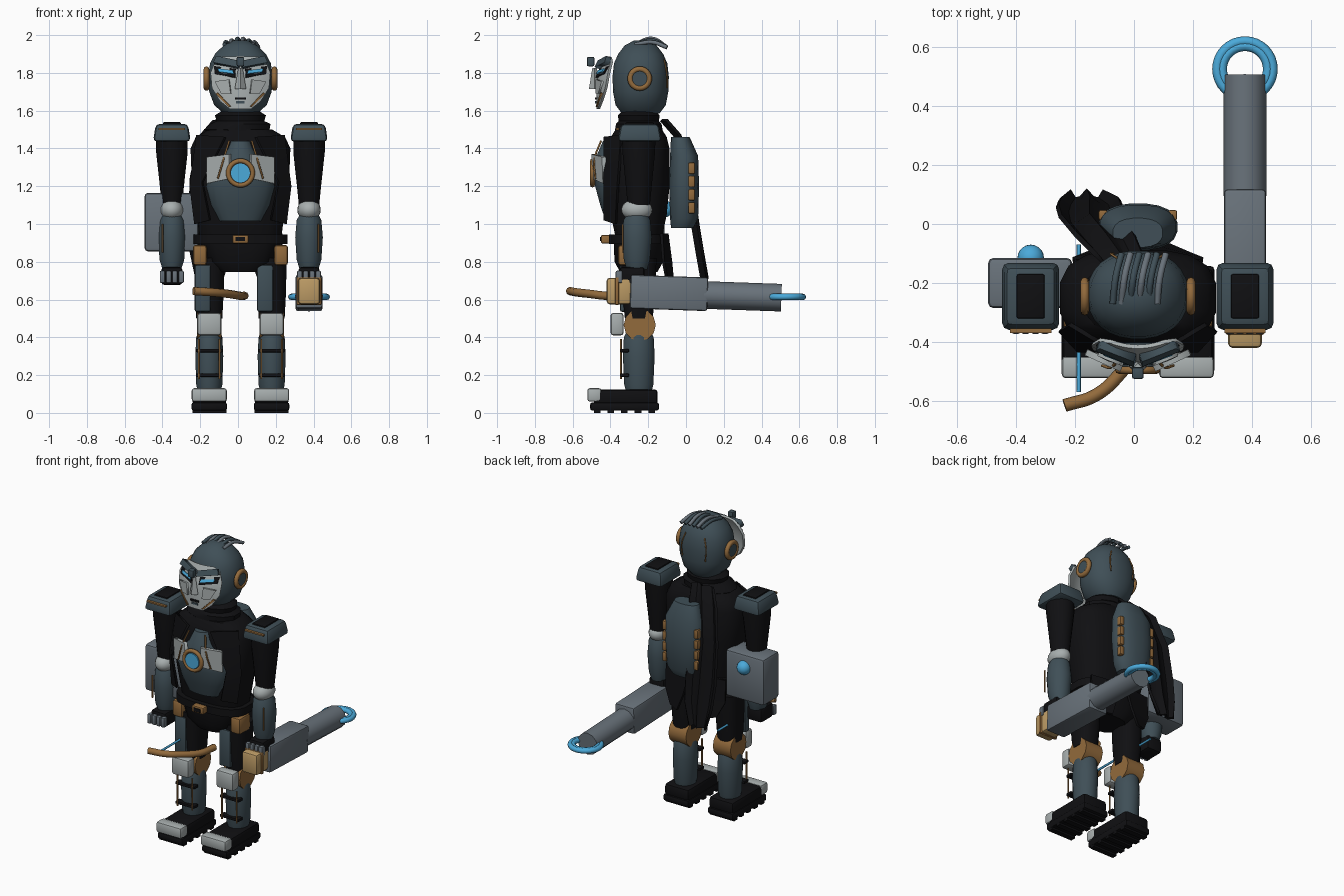
import bpy, bmesh, math
from mathutils import Matrix, Vector, Euler

if "Cube" in bpy.data.objects:
    bpy.data.objects.remove(bpy.data.objects["Cube"], do_unlink=True)

C = 0.013            # body centre line
SIDES = (("right", -1), ("left", 1))


def material(name, rgb):
    m = bpy.data.materials.new(name)
    m.use_nodes = True
    m.diffuse_color = (*rgb, 1)
    m.node_tree.nodes["Principled BSDF"].inputs["Base Color"].default_value = (*rgb, 1)
    return m


SLATE = material("slate armour", (0.05, 0.078, 0.095))
BLACK = material("black cloth", (0.005, 0.005, 0.006))
GUN = material("gunmetal grey", (0.14, 0.168, 0.195))
LIGHT = material("light grey plate", (0.39, 0.425, 0.425))
TAN = material("bronze leather", (0.29, 0.145, 0.045))
SAND = material("sand grip", (0.5, 0.325, 0.13))
BLUE = material("energy blue", (0.07, 0.4, 0.7))


def finish(name, bm, mat):
    bmesh.ops.recalc_face_normals(bm, faces=bm.faces[:])
    for f in bm.faces:
        f.smooth = True
    for e in bm.edges:
        e.smooth = len(e.link_faces) == 2 and e.calc_face_angle(0) < 0.6
    me = bpy.data.meshes.new(name)
    bm.to_mesh(me)
    bm.free()
    me.materials.append(mat)
    ob = bpy.data.objects.new(name, me)
    bpy.context.collection.objects.link(ob)
    return ob


def box(name, c, size, mat, bev=0.01, taper=1, rot=(0, 0, 0)):
    bm = bmesh.new()
    bmesh.ops.create_cube(bm, size=1)
    for v in bm.verts:
        k = taper if v.co.z > 0 else 1
        v.co = Vector((v.co.x * size[0] * k, v.co.y * size[1] * k, v.co.z * size[2]))
    if bev:
        bmesh.ops.bevel(bm, geom=bm.edges[:], offset=bev, segments=2, profile=0.5, affect='EDGES')
    bm.transform(Matrix.Translation(c) @ Euler(rot).to_matrix().to_4x4())
    return finish(name, bm, mat)


def loft(name, sections, mat, n=20, p=2.0):
    """Stack of rounded rings given as (z, cx, cy, rx, ry)."""
    bm = bmesh.new()
    rings = []
    for z, cx, cy, rx, ry in sections:
        ring = []
        for i in range(n):
            a = 2 * math.pi * (i + 0.5) / n
            ca, sa = math.cos(a), math.sin(a)
            ring.append(bm.verts.new((cx + rx * math.copysign(abs(ca) ** (2 / p), ca),
                                      cy + ry * math.copysign(abs(sa) ** (2 / p), sa), z)))
        rings.append(ring)
    for a, b in zip(rings, rings[1:]):
        for i in range(n):
            bm.faces.new((a[i], a[(i + 1) % n], b[(i + 1) % n], b[i]))
    bm.faces.new(rings[0])
    bm.faces.new(rings[-1])
    return finish(name, bm, mat)


def cyl(name, c, r, depth, axis, mat, n=24, r2=None):
    bm = bmesh.new()
    bmesh.ops.create_cone(bm, cap_ends=True, segments=n, radius1=r, radius2=r if r2 is None else r2, depth=depth)
    bm.transform(Matrix.Translation(c) @ Vector(axis).to_track_quat('Z', 'Y').to_matrix().to_4x4())
    return finish(name, bm, mat)


def ball(name, c, r, mat):
    bm = bmesh.new()
    bmesh.ops.create_uvsphere(bm, u_segments=20, v_segments=12, radius=1)
    bm.transform(Matrix.Translation(c) @ Matrix.Diagonal((*r, 1)))
    return finish(name, bm, mat)


def tube(name, pts, r, mat, closed=False):
    cu = bpy.data.curves.new(name, 'CURVE')
    cu.dimensions = '3D'
    cu.bevel_depth, cu.bevel_resolution, cu.use_fill_caps = r, 2, True
    sp = cu.splines.new('POLY' if closed else 'BEZIER')
    store = sp.points if closed else sp.bezier_points
    store.add(len(pts) - 1)
    for q, co in zip(store, pts):
        if closed:
            q.co = (*co, 1)
        else:
            q.co, q.handle_left_type, q.handle_right_type = co, 'AUTO', 'AUTO'
    sp.use_cyclic_u = closed
    cu.materials.append(mat)
    ob = bpy.data.objects.new(name, cu)
    bpy.context.collection.objects.link(ob)


def ring(name, c, axis, R, r, mat):
    q = Vector(axis).to_track_quat('Z', 'Y')
    tube(name, [Vector(c) + q @ Vector((R * math.cos(t * math.pi / 16), R * math.sin(t * math.pi / 16), 0))
                for t in range(32)], r, mat, True)


def sheet(name, rows, thick, mat):
    """Thin shell through rows of 3D points."""
    bm = bmesh.new()
    grid = [[bm.verts.new(p) for p in row] for row in rows]
    for a, b in zip(grid, grid[1:]):
        for i in range(len(a) - 1):
            bm.faces.new((a[i], a[i + 1], b[i + 1], b[i]))
    ob = finish(name, bm, mat)
    m = ob.modifiers.new("thickness", 'SOLIDIFY')
    m.thickness, m.offset = thick, 0
    return ob


# Head, ears and crest
loft("head", [(z, C, -0.24, rx, ry) for z, rx, ry in (
    (1.585, .09, .1), (1.63, .14, .134), (1.7, .166, .147), (1.78, .172, .15), (1.85, .162, .142),
    (1.9, .136, .12), (1.945, .09, .085), (1.972, .035, .035))], SLATE, 28, 2.2)
for side, s in SIDES:
    x = C + s * 0.18
    cyl(side + "_ear_pad", (x - s * .01, -.245, 1.77), .05, .04, (s, 0, 0), SLATE)
    ring(side + "_ear_ring", (x, -.245, 1.77), (1, 0, 0), .05, .015, TAN)
    tube(side + "_head_seam", [(C + s * .07, -.115, 1.87), (C + s * .09, -.102, 1.8), (C + s * .085, -.1, 1.72)], .004, TAN)
for i in range(6):
    x = C - 0.075 + i * 0.03
    tube("crest_strand", [(x - .01, -.27, 1.95), (x, -.18, 1.985 - .3 * abs(x - C)), (x + .02, -.1, 1.935)],
         .011, GUN if i % 2 else SLATE)


# Face mask and its raised features
def face_y(dx, z):
    return -0.468 + 2.1 * dx * dx + 0.5 * max(0, z - 1.78)


def mask_sheet(name, quad, lift, thick, mat):
    q = [(C + dx, face_y(dx, z) - lift, z) for dx, z in quad]
    sheet(name, [q[:2], [q[3], q[2]]], thick, mat)


sheet("face_mask", [[(C + w * t / 5, face_y(w * t / 5, z), z) for t in range(-5, 6)] for z, w in (
    (1.61, .055), (1.65, .105), (1.72, .148), (1.8, .155), (1.86, .13), (1.885, .09))], .014, LIGHT)
for side, s in SIDES:
    for part, quad, lift, th, mat in (
            ("brow", ((.01, 1.825), (.14, 1.85), (.125, 1.885), (.01, 1.86)), .026, .03, SLATE),
            ("eye_socket", ((.028, 1.775), (.135, 1.795), (.14, 1.835), (.025, 1.82)), .009, .008, BLACK),
            ("eye", ((.035, 1.795), (.115, 1.805), (.12, 1.822), (.04, 1.812)), .015, .008, BLUE),
            ("cheek_plate", ((.05, 1.69), (.1, 1.69), (.135, 1.755), (.06, 1.765)), .012, .012, LIGHT),
            ("jaw_stripe", ((.05, 1.622), (.06, 1.62), (.13, 1.69), (.12, 1.695)), .012, .009, TAN)):
        mask_sheet(side + "_" + part, [(s * a, z) for a, z in quad], lift, th, mat)
cyl("nose", (C, -.484, 1.77), .03, .11, (0, 0, 1), LIGHT, 4, .012)
box("brow_crest", (C, -.505, 1.86), (.04, .04, .05), SLATE, .008)
box("mouth", (C, -.476, 1.665), (.06, .012, .012), BLACK, 0)
box("lower_lip", (C, -.474, 1.645), (.045, .014, .012), SLATE, 0)

# Neck, torso and chest armour
loft("neck_collar", [(1.47, C, -.25, .15, .13), (1.5, C - .02, -.25, .18, .13), (1.53, C, -.25, .165, .125),
                     (1.545, C, -.25, .13, .11), (1.575, C, -.25, .14, .115), (1.6, C, -.25, .1, .09)], BLACK, 12)
loft("torso", [(z, C, -.25, rx, ry) for z, rx, ry in (
    (.93, .22, .125), (1.05, .235, .15), (1.2, .26, .165), (1.4, .268, .165), (1.46, .24, .15), (1.5, .17, .125))],
    BLACK, 16, 2.8)
loft("chest_plate", [(1.015, C, -.36, .115, .065), (1.1, C, -.36, .16, .095), (1.2, C, -.36, .185, .122),
                     (1.27, C, -.36, .165, .128), (1.36, C, -.36, .09, .115), (1.44, C, -.36, .055, .08)], SLATE, 20, 2.3)
for side, s in SIDES:
    a, b = C + s * .055, C + s * .175
    sheet(side + "_pectoral_plate", [[(a, -.485, 1.24), (b, -.43, 1.215)],
                                     [(a, -.49, 1.37), (b, -.435, 1.355)]], .022, LIGHT)
    tube(side + "_chest_strap", [(C + s * .06, -.45, 1.44), (C + s * .09, -.485, 1.34), (C + s * .12, -.48, 1.24)], .005, TAN)
    sheet(side + "_coat_lapel", [[(C + s * .16, -.43, 1.02), (C + s * .24, -.37, 1.0)],
                                 [(C + s * .2, -.43, 1.22), (C + s * .265, -.36, 1.2)],
                                 [(C + s * .08, -.43, 1.46), (C + s * .23, -.34, 1.47)]], .015, BLACK)
    sheet(side + "_coat_tail", [[(C + s * .03, -.1, .95), (C + s * .22, -.13, .95)],
                                [(C + s * .06, -.08, .8), (C + s * .22, -.12, .8)],
                                [(C + s * .1, -.07, .69), (C + s * .17, -.1, .7)]], .015, BLACK)
cyl("core_housing", (C, -.475, 1.27), .06, .05, (0, -1, 0), SLATE)
ring("core_ring", (C, -.495, 1.27), (0, 1, 0), .064, .013, TAN)
cyl("core_light", (C, -.495, 1.27), .05, .025, (0, -1, 0), BLUE)

# Belt and hips
loft("belt", [(z, C, -.255, .25, .155) for z in (.895, .945)], BLACK, 20, 2.8)
loft("pelvis", [(.745, C, -.25, .11, .1), (.8, C, -.25, .18, .13), (.91, C, -.25, .215, .135)], BLACK, 16, 2.8)
box("buckle", (C, -.425, .92), (.085, .05, .045), TAN, .008)
box("buckle_inset", (C, -.452, .92), (.05, .008, .022), BLACK, 0)
for side, s in SIDES:
    box(side + "_pouch", (C + s * .215, -.3, .835), (.075, .12, .11), TAN, .018)

# Legs and boots
for side, s in SIDES:
    x = C + s * .165
    loft(side + "_thigh", [(.5, x, -.25, .07, .075), (.65, x, -.25, .078, .09), (.82, x, -.25, .08, .095)], BLACK, 16, 2.5)
    box(side + "_thigh_plate", (x - .035, -.325, .66), (.085, .05, .25), SLATE, .012)
    box(side + "_knee_pad", (x, -.365, .47), (.128, .07, .12), LIGHT, .016)
    cyl(side + "_knee_joint", (x, -.245, .465), .085, .13, (1, 0, 0), TAN, 12)
    loft(side + "_shin", [(.1, x, -.25, .058, .065), (.15, x, -.25, .07, .078), (.3, x, -.25, .075, .085),
                          (.4, x, -.25, .07, .08), (.44, x, -.25, .055, .06)], SLATE)
    for z in (.2, .33):
        box(side + "_shin_band", (x, -.325, z), (.14, .045, .018), BLACK, .004)
    for t in (-1, 1):
        tube(side + "_shin_rod", [(x + t * .055, -.345, .18), (x + t * .055, -.345, .39)], .005, TAN)
    box(side + "_boot", (x, -.32, .085), (.18, .34, .08), BLACK, .018)
    box(side + "_sole", (x, -.325, .034), (.188, .365, .044), BLACK, .012)
    box(side + "_toe_cap", (x, -.485, .095), (.186, .075, .072), LIGHT, .014)
    for i in range(5):
        box(side + "_tread", (x, -.47 + i * .072, .012), (.18, .035, .024), BLACK, 0)

# Arms and hands
for side, s in SIDES:
    x = C + s * .363
    box(side + "_shoulder_pad", (x, -.245, 1.483), (.2, .235, .095), SLATE, .022, .85)
    box(side + "_shoulder_cap", (x, -.245, 1.53), (.095, .15, .018), BLACK, .006)
    box(side + "_shoulder_stripe", (x, -.362, 1.503), (.14, .016, .01), TAN, 0)
    loft(side + "_upper_arm", [(1.1, x, -.25, .055, .06), (1.2, x, -.25, .065, .07), (1.38, x, -.25, .085, .088),
                               (1.46, x, -.25, .085, .09)], BLACK, 16)
    ball(side + "_elbow", (x, -.26, 1.075), (.062, .082, .058), LIGHT)
    loft(side + "_forearm", [(.76, x, -.26, .05, .055), (.81, x, -.26, .066, .07), (.93, x, -.26, .074, .08),
                             (1.02, x, -.26, .066, .072), (1.06, x, -.26, .045, .05)], SLATE)
    tube(side + "_forearm_rod", [(x + s * .05, -.335, .85), (x + s * .05, -.335, 1.0)], .005, TAN)
    box(side + "_hand", (x, -.285, .725), (.11, .13, .095), BLACK, .015)
    for i in range(4):
        box(side + "_finger", (x - .05 + i * .033, -.355, .72), (.028, .035, .065), GUN, .007)

# Shoulder-to-shoulder back gear and scarf
loft("backpack", [(.98, C, -.02, .09, .06), (1.03, C, -.01, .12, .075), (1.2, C, -.01, .135, .08),
                  (1.36, C, -.01, .13, .075), (1.46, C, -.03, .085, .05)], SLATE, 20, 2.4)
for side, s in SIDES:
    for i in range(4):
        box(side + "_pack_clip", (C + s * .118, .03, 1.085 + i * .07), (.03, .035, .06), TAN, .007)
sheet("scarf", [[(x + w * t / 3, y + .018 * math.cos(t * 2), z) for t in range(-3, 4)] for x, y, z, w in (
    (-.05, -.12, 1.55, .08), (-.1, -.05, 1.47, .1), (-.15, .01, 1.25, .1), (-.15, .045, 1.0, .11),
    (-.15, .07, .85, .1), (-.16, .095, .71, .06))], .016, BLACK)

# Box shield on the right arm
box("arm_shield", (-.352, -.2, 1.01), (.285, .17, .31), GUN, .018)
ball("shield_light", (-.35, -.115, 1.08), (.045, .045, .045), BLUE)

# Heavy tool held in the left hand
tilt = (-.035, 0, 0)
box("tool_body", (.376, -.09, .635), (.142, .41, .178), GUN, .012, 1, tilt)
cyl("tool_barrel", (.376, .3, .617), .073, .41, (0, 1, -.035), GUN, 12)
box("tool_grip", (.376, -.355, .645), (.115, .13, .14), SAND, .016)
box("tool_grip_band", (.376, -.365, .645), (.135, .022, .15), TAN, .01)
for r in (.094, .078):
    ring("tool_halo", (.376, .525, .614), (0, 0, 1), r, .017, BLUE)

# Hose and thin energy rod
tube("hose", [(.035, -.3, .62), (.01, -.42, .62), (-.05, -.51, .63), (-.13, -.58, .638), (-.235, -.615, .645)], .022, TAN)
tube("energy_rod", [(-.187, -.57, .63), (-.187, -.07, .63)], .007, BLUE)
